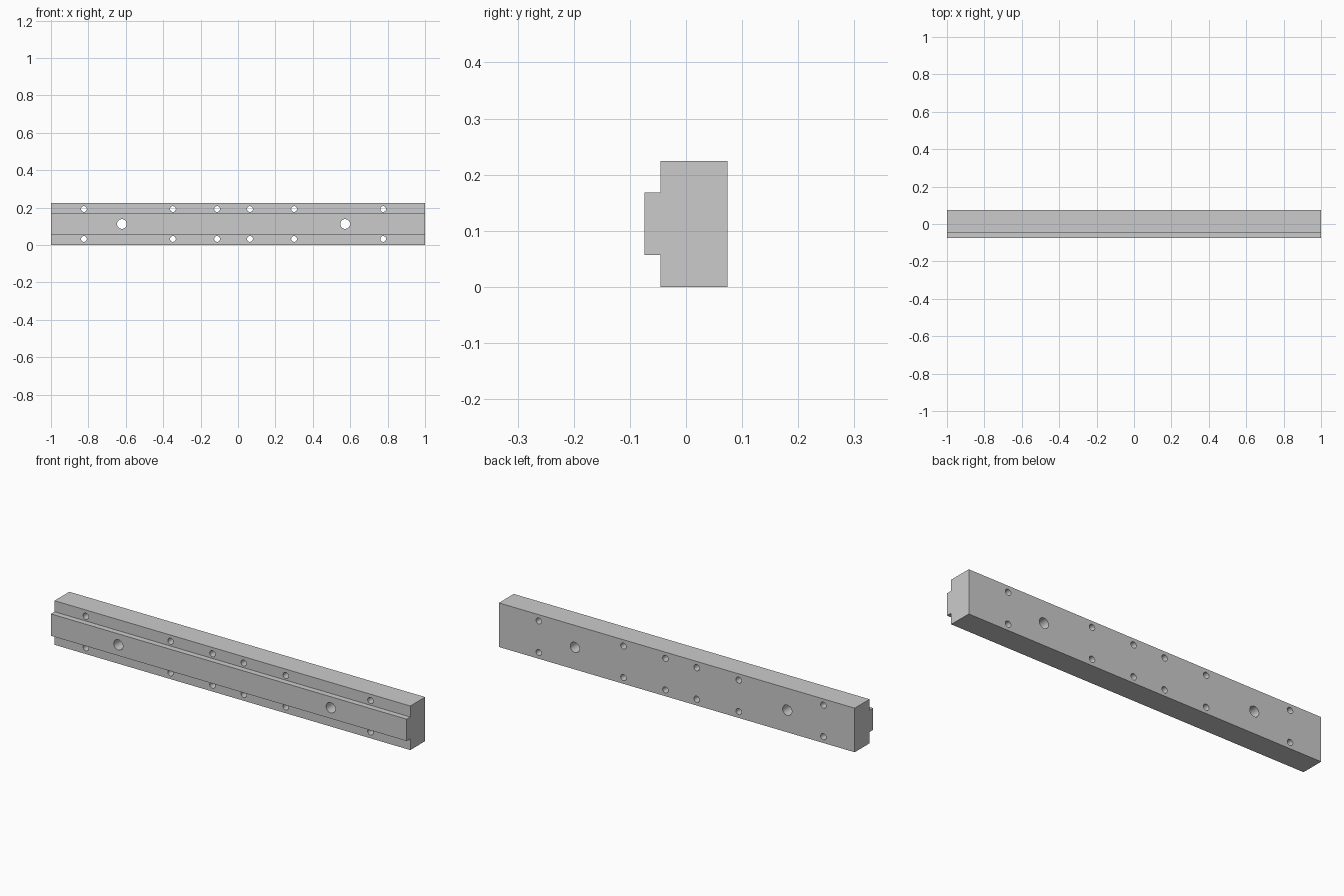
import bpy, bmesh
from math import radians
from mathutils import Matrix

if "Cube" in bpy.data.objects:
    bpy.data.objects.remove(bpy.data.objects["Cube"])

HALF_LEN = 1.0
HEIGHT = 0.224
MID_Z = HEIGHT / 2
HOLE_CENTRE_X = -0.024


def make_object(name, bm):
    mesh = bpy.data.meshes.new(name)
    bmesh.ops.recalc_face_normals(bm, faces=bm.faces[:])
    bm.to_mesh(mesh)
    bm.free()
    obj = bpy.data.objects.new(name, mesh)
    bpy.context.collection.objects.link(obj)
    return obj


def add_drill(bm, x, z, radius):
    place = Matrix.Translation((x, 0, z)) @ Matrix.Rotation(radians(90), 4, 'X')
    bmesh.ops.create_cone(bm, cap_ends=True, segments=32, radius1=radius,
                          radius2=radius, depth=0.4, matrix=place)


# Rail body: stepped cross-section (y, z) extruded along x
profile = [(0.074, 0), (0.074, HEIGHT), (-0.045, HEIGHT), (-0.045, 0.168),
           (-0.074, 0.168), (-0.074, 0.057), (-0.045, 0.057), (-0.045, 0)]
bm = bmesh.new()
end = bm.faces.new([bm.verts.new((-HALF_LEN, y, z)) for y, z in profile])
side = bmesh.ops.extrude_face_region(bm, geom=[end])
moved = [v for v in side["geom"] if isinstance(v, bmesh.types.BMVert)]
bmesh.ops.translate(bm, verts=moved, vec=(2 * HALF_LEN, 0, 0))
rail = make_object("mounting_rail", bm)

# Drills: paired small screw holes and two large bolt holes
bm = bmesh.new()
for sign in (-1, 1):
    for offset in (0.088, 0.324, 0.8):
        for dz in (-0.08, 0.08):
            add_drill(bm, HOLE_CENTRE_X + sign * offset, MID_Z + dz, 0.0155)
    add_drill(bm, HOLE_CENTRE_X + sign * 0.597, MID_Z, 0.026)
drills = make_object("hole_cutters", bm)
drills.hide_render = True
drills.hide_set(True)

# Cut the holes through the rail
cut = rail.modifiers.new("holes", 'BOOLEAN')
cut.operation = 'DIFFERENCE'
cut.solver = 'EXACT'
cut.object = drills
bpy.context.view_layer.objects.active = rail
rail.select_set(True)
bpy.ops.object.modifier_apply(modifier=cut.name)
bpy.data.objects.remove(drills)
bpy.ops.object.shade_smooth_by_angle(angle=radians(30))
